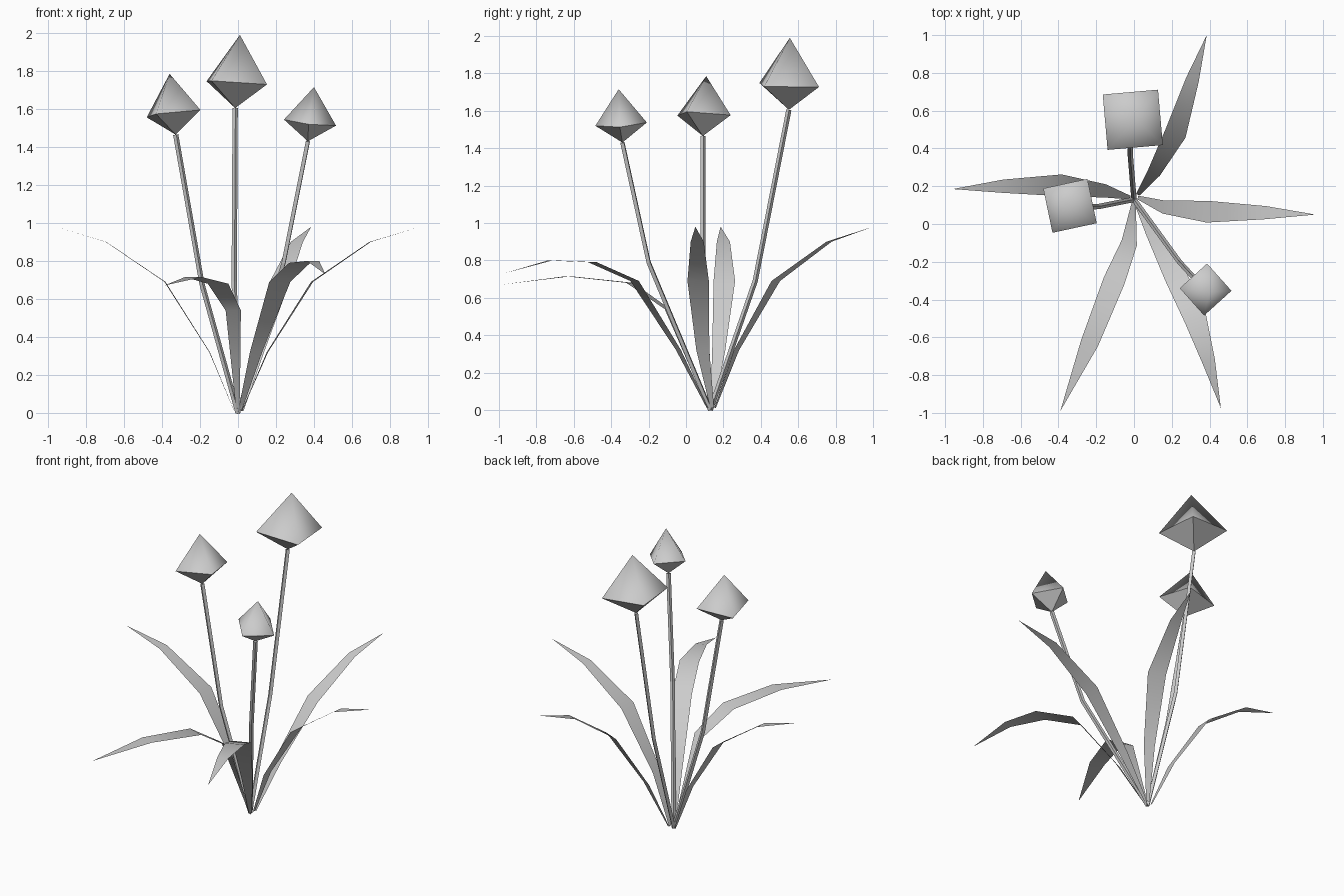
import bpy
import bmesh
from math import cos, sin, radians
from mathutils import Vector

cube = bpy.data.objects.get("Cube")
if cube:
    bpy.data.objects.remove(cube)

# One plain grey for the whole plant
GREY = (0.6, 0.6, 0.6, 1)
grey = bpy.data.materials.new("plain_grey")
grey.use_nodes = True
grey.diffuse_color = GREY
grey.node_tree.nodes["Principled BSDF"].inputs["Base Color"].default_value = GREY


def add_object(name, data):
    data.materials.append(grey)
    obj = bpy.data.objects.new(name, data)
    bpy.context.collection.objects.link(obj)
    return obj


def leaf(name, spine, widths=(0.02, 0.07, 0.115, 0.07)):
    """Thin blade whose cross-lines lie level, square to its outward run."""
    points = [Vector(p) for p in spine]
    run = points[-1] - points[0]
    side = Vector((-run.y, run.x, 0)).normalized()
    bm = bmesh.new()
    rows = [[bm.verts.new(p - side * w / 2), bm.verts.new(p + side * w / 2)]
            for p, w in zip(points, widths)]
    tip = bm.verts.new(points[-1])
    for a, b in zip(rows, rows[1:]):
        bm.faces.new((a[0], b[0], b[1], a[1]))
    bm.faces.new((rows[-1][0], tip, rows[-1][1]))
    for f in bm.faces:
        f.smooth = True
    mesh = bpy.data.meshes.new(name)
    bm.to_mesh(mesh)
    bm.free()
    return add_object(name, mesh)


def stem(name, path):
    """Slim four-sided stalk swept along a bent path."""
    curve = bpy.data.curves.new(name, "CURVE")
    curve.dimensions = "3D"
    curve.bevel_depth = 0.014
    curve.bevel_resolution = 0
    curve.use_fill_caps = True
    spline = curve.splines.new("POLY")
    spline.points.add(len(path) - 1)
    for point, co in zip(spline.points, path):
        point.co = (*co, 1)
        point.radius = 1
    spline.use_smooth = False
    return add_object(name, curve)


def bud(name, base, tip, corner_radius, turn):
    """Square double pyramid: smooth above the rim, faceted below."""
    base, tip = Vector(base), Vector(tip)
    axis = tip - base
    centre = base + axis * 0.345
    tilt = Vector((0, 0, 1)).rotation_difference(axis)
    bm = bmesh.new()
    top, bottom = bm.verts.new(tip), bm.verts.new(base)
    rim = []
    for i in range(4):
        a = radians(turn + 90 * i)
        rim.append(bm.verts.new(centre + tilt @ Vector((cos(a), sin(a), 0)) * corner_radius))
    for a, b in zip(rim, rim[1:] + rim[:1]):
        bm.faces.new((a, b, top)).smooth = True
        bm.faces.new((b, a, bottom))
    mesh = bpy.data.meshes.new(name)
    bm.to_mesh(mesh)
    bm.free()
    return add_object(name, mesh)


# Upright leaves
leaf("right_leaf", [(-0.02, 0.14, 0.01), (-0.15, 0.175, 0.32), (-0.385, 0.205, 0.69),
                    (-0.695, 0.2, 0.9), (-0.96, 0.185, 0.98)])
leaf("left_leaf", [(0.02, 0.14, 0.01), (0.155, 0.09, 0.32), (0.39, 0.065, 0.69),
                   (0.695, 0.06, 0.9), (0.96, 0.05, 0.98)])
leaf("back_leaf", [(0.02, 0.155, 0.01), (0.105, 0.27, 0.32), (0.22, 0.48, 0.69),
                   (0.31, 0.765, 0.9), (0.385, 1.0, 0.98)])

# Drooping front leaves
leaf("front_right_leaf", [(0, 0.12, 0.01), (-0.025, -0.1, 0.54), (-0.105, -0.3, 0.68),
                          (-0.235, -0.63, 0.715), (-0.39, -0.99, 0.67)],
     (0.02, 0.085, 0.115, 0.095))
leaf("front_left_leaf", [(0.01, 0.115, 0.01), (0.095, -0.04, 0.32), (0.22, -0.275, 0.69),
                         (0.325, -0.5, 0.79), (0.395, -0.725, 0.8), (0.46, -0.975, 0.73)],
     (0.02, 0.07, 0.12, 0.12, 0.07))

# Flowers: a bent stem carrying a pointed bud
ROOT = (0, 0.13, 0)
FLOWERS = {
    "back": ((-0.02, 0.37, 0.69), (-0.015, 0.55, 1.605), (0.01, 0.555, 1.99), 0.208, -40),
    "right": ((-0.19, 0.092, 0.68), (-0.328, 0.09, 1.465), (-0.36, 0.108, 1.785), 0.17, -33),
    "left": ((0.24, -0.2, 0.79), (0.368, -0.34, 1.43), (0.4, -0.36, 1.715), 0.138, -3),
}
for place, (bend, base, tip, size, turn) in FLOWERS.items():
    stem(place + "_stem", [ROOT, bend, base])
    bud(place + "_bud", base, tip, size, turn)
